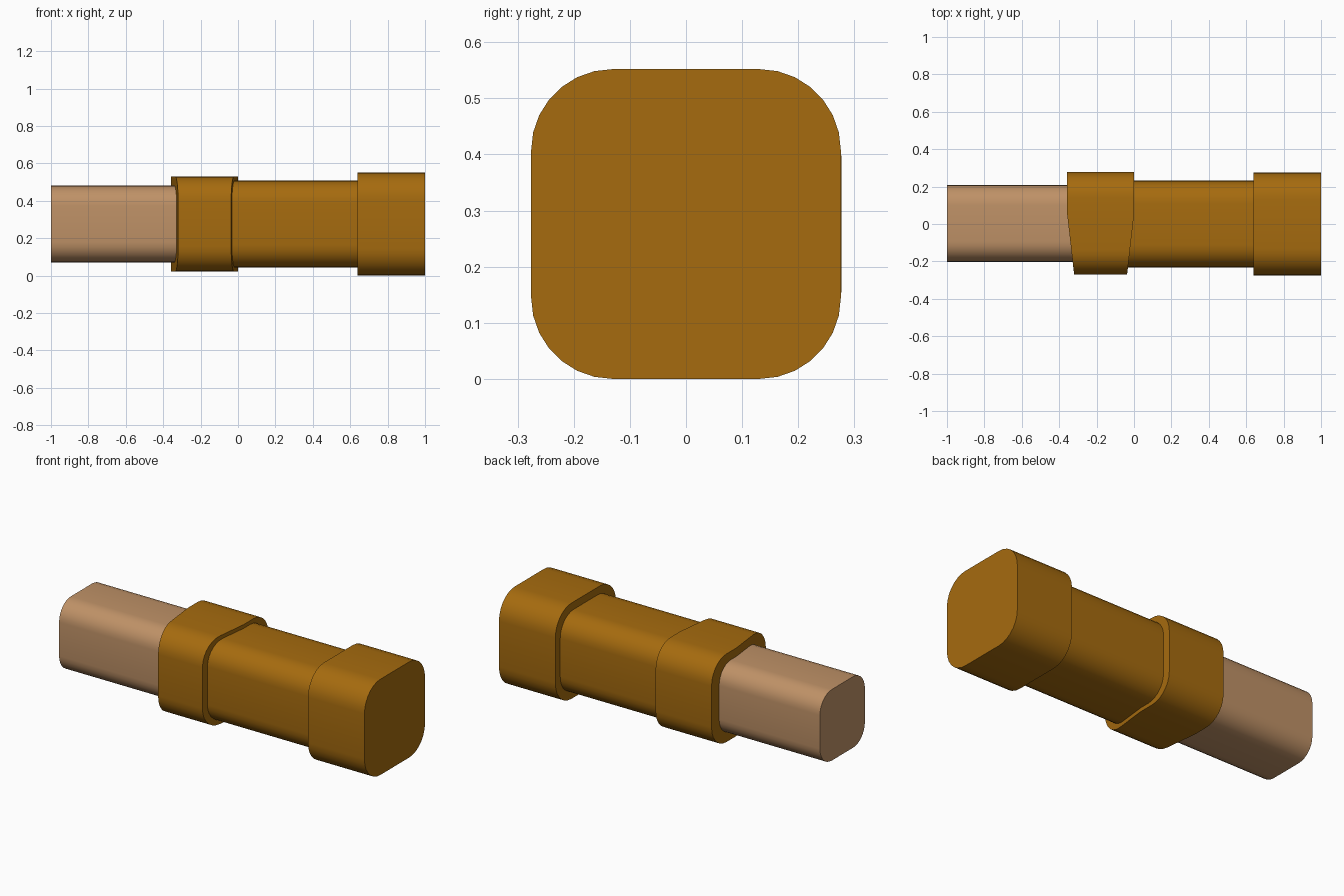
import bpy, bmesh
from math import cos, sin, pi, radians

if "Cube" in bpy.data.objects:
    bpy.data.objects.remove(bpy.data.objects["Cube"])

CZ = 0.276      # height of the shared long axis
BEND = 0.05     # y where the guard starts to taper towards the front


def material(name, rgb):
    m = bpy.data.materials.new(name)
    m.diffuse_color = (*rgb, 1)
    m.use_nodes = True
    m.node_tree.nodes["Principled BSDF"].inputs["Base Color"].default_value = m.diffuse_color
    return m


def rounded_rect(hy, hz, r, seg=7):
    """Rounded rectangle in the y-z plane."""
    pts = []
    for k, (sy, sz) in enumerate([(1, 1), (-1, 1), (-1, -1), (1, -1)]):
        for i in range(seg + 1):
            a = (k + i / seg) * pi / 2
            pts.append((sy * (hy - r) + r * cos(a), sz * (hz - r) + r * sin(a)))
    return pts


def bar(name, x0, x1, hy, hz, r, mat, taper=0.0, cy=0.0):
    bm = bmesh.new()
    prof = rounded_rect(hy, hz, r)
    rings = [[bm.verts.new((x, y + cy, CZ + z)) for y, z in prof] for x in (x0, x1)]
    n = len(prof)
    for i in range(n):
        j = (i + 1) % n
        bm.faces.new((rings[0][i], rings[0][j], rings[1][j], rings[1][i]))
    for ring in rings:
        bm.faces.new(ring)
    if taper:
        # crease line across the body, then pull the front half inwards
        bmesh.ops.bisect_plane(bm, geom=bm.verts[:] + bm.edges[:] + bm.faces[:],
                               plane_co=(0, BEND, 0), plane_no=(0, 1, 0))
        mid = (x0 + x1) / 2
        for v in bm.verts:
            d = max(0, BEND - v.co.y) / (BEND + hy - cy) * taper
            v.co.x += d if v.co.x < mid else -d
    bmesh.ops.recalc_face_normals(bm, faces=bm.faces[:])
    me = bpy.data.meshes.new(name)
    bm.to_mesh(me)
    bm.free()
    ob = bpy.data.objects.new(name, me)
    bpy.context.collection.objects.link(ob)
    me.materials.append(mat)
    bpy.context.view_layer.objects.active = ob
    ob.select_set(True)
    bpy.ops.object.shade_smooth_by_angle(angle=radians(30))
    ob.select_set(False)
    return ob


gold = material("gold", (0.38, 0.147, 0.0045))
tan = material("tan", (0.52, 0.285, 0.135))

# pommel, grip, tapered guard and blunt blade along x
bar("pommel", 0.64, 1.0, 0.276, 0.276, 0.145, gold)
bar("grip", -0.06, 0.66, 0.232, 0.232, 0.122, gold)
bar("guard", -0.357, 0.0, 0.274, 0.254, 0.135, gold, taper=0.037, cy=0.003)
bar("blade", -1.0, -0.30, 0.205, 0.205, 0.108, tan, cy=0.003)
